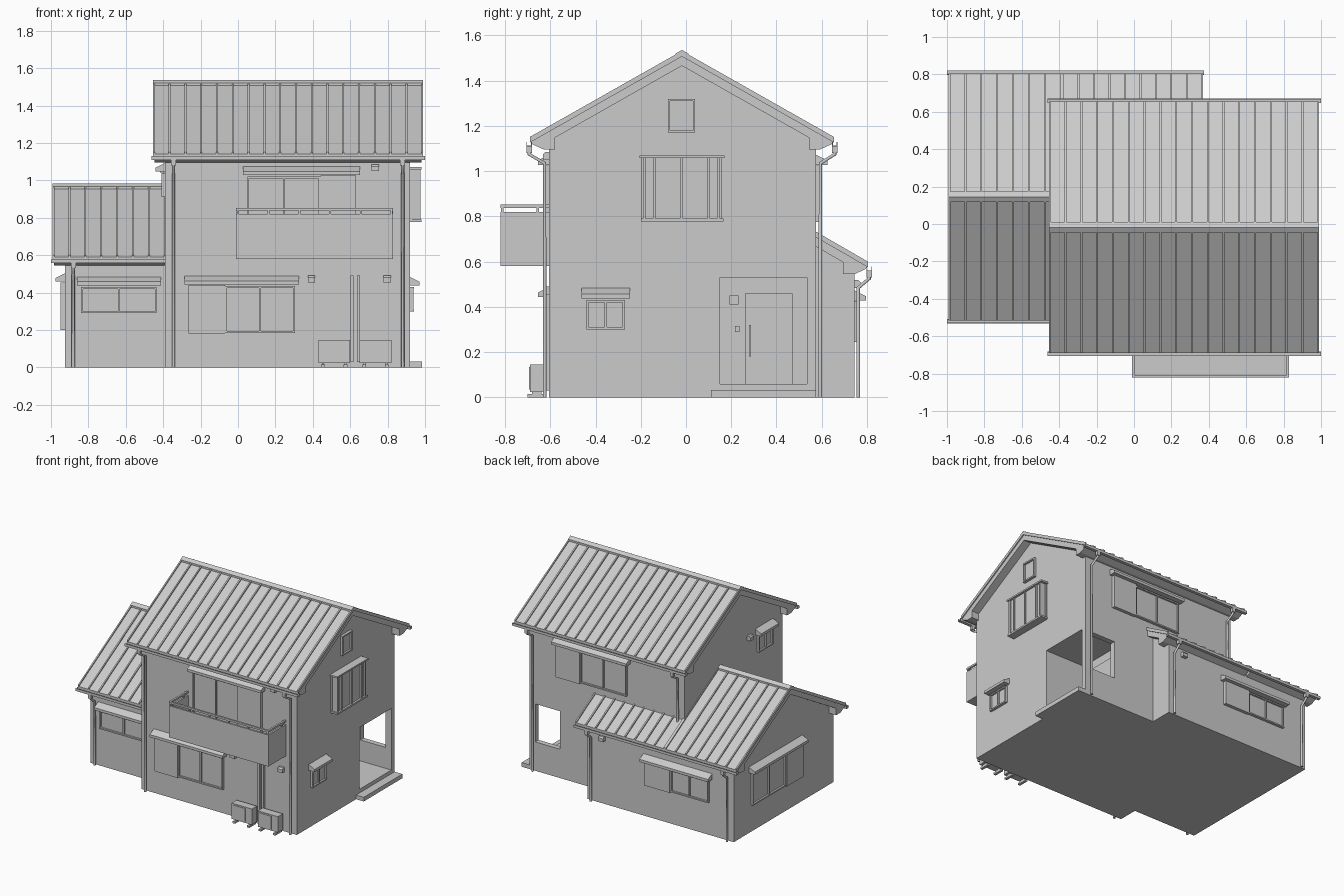
import bpy, bmesh
from mathutils import Vector

if "Cube" in bpy.data.objects:
    bpy.data.objects.remove(bpy.data.objects["Cube"])

# wall planes: axis of the normal, plane position, outward sign
WALLS = {'front': (1, -.605, -1), 'back': (1, .575, 1), 'right': (0, .92, 1), 'left': (0, -.39, -1),
         'wing_front': (1, -.455, -1), 'wing_back': (1, .745, 1), 'wing_left': (0, -.925, -1), 'porch': (0, .58, 1)}


def on_wall(wall):
    axis, plane, sign = WALLS[wall]
    if axis:
        return lambda a, d, z: (a, plane + sign * d, z)
    return lambda a, d, z: (plane + sign * d, a, z)


def along_x(a, d, z):
    return (a, d, z)


def prism(bm, pts, a0, a1, place=along_x):
    """Extrude a (depth, z) profile from a0 to a1."""
    r0 = [bm.verts.new(place(a0, d, z)) for d, z in pts]
    r1 = [bm.verts.new(place(a1, d, z)) for d, z in pts]
    n = len(pts)
    bm.faces.new(r0)
    bm.faces.new(r1[::-1])
    for i in range(n):
        j = (i + 1) % n
        bm.faces.new((r0[j], r0[i], r1[i], r1[j]))


def box(bm, a0, a1, d0, d1, z0, z1, place=along_x):
    prism(bm, [(d0, z0), (d1, z0), (d1, z1), (d0, z1)], a0, a1, place)


def finish(bm, name):
    bmesh.ops.recalc_face_normals(bm, faces=bm.faces)
    me = bpy.data.meshes.new(name)
    bm.to_mesh(me)
    bm.free()
    ob = bpy.data.objects.new(name, me)
    bpy.context.collection.objects.link(ob)
    return ob


def boxes(name, items, wall=None):
    bm = bmesh.new()
    for it in items:
        box(bm, *it, on_wall(wall) if wall else along_x)
    return finish(bm, name)


def cut(target, name, dims):
    cutter = boxes(name, [dims])
    cutter.hide_render = True
    mod = target.modifiers.new(name, 'BOOLEAN')
    mod.operation, mod.solver, mod.object = 'DIFFERENCE', 'EXACT', cutter
    bpy.context.view_layer.objects.active = target
    bpy.ops.object.modifier_apply(modifier=name)
    bpy.data.objects.remove(cutter)


def window(name, wall, a0, a1, z0, z1, shutter=None, hood=True, panes=2):
    """Framed sliding window, optional shutter case beside it and sloped hood above."""
    bm, p, t = bmesh.new(), on_wall(wall), .01
    box(bm, a0, a1, 0, .006, z0, z1, p)
    for i in range(panes + 1):
        c = a0 + t / 2 + (a1 - a0 - t) * i / panes
        box(bm, c - t / 2, c + t / 2, 0, .018, z0, z1, p)
    for z in (z0, z1 - t):
        box(bm, a0, a1, 0, .02, z, z + t, p)
    lo, hi = a0, a1
    if shutter is not None:
        s0, s1 = sorted((shutter, a1 if shutter > a1 else a0))
        box(bm, s0, s1, 0, .025, z0 - .005, z1 + .005, p)
        lo, hi = min(lo, s0), max(hi, s1)
    if hood:
        h = z1 + .008
        prism(bm, [(0, h), (.05, h), (.05, h + .02), (0, h + .045)], lo - .022, hi + .022, p)
    finish(bm, name)


def half_roof(name, x0, x1, yc, za, half, s, sgn, start=0, gx=(0, 0)):
    """One slope: sheet, standing seams, boxed eave, gutter; d is distance from the ridge."""
    def place(a, d, z):
        return (a, yc + sgn * d, za - s * d + z)
    bm = bmesh.new()
    prism(bm, [(start, -.01), (half, -.01), (half, -.025), (start, -.025)], x0, x1, place)
    zb, m = -.055 - s * half, half - .11
    prism(bm, [(start, -.025), (half - .004, -.025), (half - .012, -.04), (half - .06, zb + s * (half - .06)),
               (m, zb + s * m), (m, -.066), (start, -.066)], x0 + .008, x1 - .008, place)
    n = round((x1 - x0) / .085)
    for i in range(n + 1):
        c = x0 + .005 + (x1 - x0 - .01) * i / n
        prism(bm, [(start, 0), (half, 0), (half, -.012), (start, -.012)], c - .005, c + .005, place)
    if start == 0:
        prism(bm, [(0, .004), (.028, .004), (.028, -.012), (0, -.012)], x0, x1, place)
    finish(bm, name)
    # open gutter channel
    e = za - s * half
    g = bmesh.new()
    prism(g, [(yc + sgn * (half + d), e + z) for d, z in
              [(-.008, -.022), (-.008, -.042), (.016, -.042), (.016, -.022), (.012, -.022), (.012, -.038),
               (-.004, -.038), (-.004, -.022)]], x0 + gx[0], x1 + gx[1])
    finish(g, name + "_gutter")


def pipe(name, pts, r=.009):
    cu = bpy.data.curves.new(name, 'CURVE')
    cu.dimensions, cu.bevel_depth, cu.bevel_resolution, cu.use_fill_caps = '3D', r, 1, True
    sp = cu.splines.new('POLY')
    sp.points.add(len(pts) - 1)
    for q, c in zip(sp.points, pts):
        q.co = (*c, 1)
    ob = bpy.data.objects.new(name, cu)
    bpy.context.collection.objects.link(ob)
    bpy.ops.object.select_all(action='DESELECT')
    ob.select_set(True)
    bpy.context.view_layer.objects.active = ob
    bpy.ops.object.convert(target='MESH')


def downpipe(name, x, yg, yw, zg, z0=0):
    pipe(name, [(x, yg, zg), (x, yg, zg - .03), (x, yw, zg - .07), (x, yw, z0)])
    k = (yw - yg) * .25
    boxes(name + "_hopper", [(x - .013, x + .013, yg - .012, yg + .012, zg - .025, zg + .005)])


# main walls with the recessed porch
bm = bmesh.new()
prism(bm, [(-.605, 0), (.575, 0), (.575, 1.155), (-.018, 1.49), (-.605, 1.155)], -.39, .92)
main = finish(bm, "main_walls")
cut(main, "porch_recess", (.58, 1.1, .15, .535, .06, .53))
cut(main, "porch_back_opening", (.66, .87, .5, .7, .22, .51))

# wing walls and rear lean-to walls
bm = bmesh.new()
prism(bm, [(-.455, 0), (.745, 0), (.745, .59), (.145, .935), (-.455, .59)], -.925, -.388)
finish(bm, "wing_walls")
bm = bmesh.new()
prism(bm, [(.57, 0), (.745, 0), (.745, .59), (.57, .69)], -.39, .31)
finish(bm, "lean_to_walls")

# roofs
for sgn, nm in ((-1, "front"), (1, "back")):
    half_roof("main_roof_" + nm, -.455, .99, -.018, 1.532, .672, .566, sgn, 0, (-.008, .01))
half_roof("wing_roof_front", -.992, -.385, .145, .98, .66, .576, -1, 0, (-.008, 0))
# rear slope is split where it meets the main block
half_roof("wing_roof_back", -.992, -.385, .145, .98, .66, .576, 1, 0, (-.008, 0))
half_roof("lean_to_roof", -.385, .37, .145, .98, .66, .576, 1, .43, (0, .005))

# downpipes
for x in (-.345, .88):
    downpipe("front_downpipe", x, -.694, -.625, 1.105)
downpipe("back_downpipe_right", .88, .658, .594, 1.105)
downpipe("back_downpipe_left", -.345, .658, .594, 1.105, .70)
downpipe("wing_front_downpipe", -.88, -.52, -.472, .555)
for x in (-.88, .27):
    downpipe("wing_back_downpipe", x, .81, .762, .555)

# windows
window("front_lower_window", 'front', -.07, .305, .185, .435, shutter=-.265)
window("front_balcony_window", 'front', .05, .44, .64, 1.02, shutter=.63)
window("back_upper_window", 'back', .09, .48, .78, 1.02, shutter=.68)
window("wing_front_window", 'wing_front', -.84, -.435, .29, .43)
window("wing_back_window", 'wing_back', -.72, -.4, .25, .42, shutter=-.185)
window("wing_left_window", 'wing_left', .14, .54, .205, .45, shutter=-.06)
window("right_small_window", 'right', -.44, -.27, .30, .43)
window("left_small_window", 'left', -.47, -.3, .91, 1.04)
window("attic_window", 'right', -.08, .04, 1.17, 1.32, hood=False, panes=1)

# bay window on the right gable
boxes("bay_window", [(-.19, .15, 0, .045, .79, 1.06), (-.2, .165, 0, .06, .777, .79), (-.205, .17, 0, .062, 1.058, 1.07)]
      + [(c - .006, c + .006, .04, .055, .79, 1.06) for c in (-.184, -.14, -.02, .1, .144)]
      + [(-.196, -.184, 0, .01, .79, 1.06), (.144, .156, 0, .01, .79, 1.06)], 'right')

# balcony with parapet and rail
t = .014
boxes("balcony", [(-.01, .83, -.82, -.6, .58, .62), (-.01, .83, -.82, -.82 + t, .6, .82),
                  (-.01, -.01 + t, -.82, -.6, .6, .82), (.83 - t, .83, -.82, -.6, .6, .82)])
rail = [(-.01, .83, -.82, -.806, .838, .852)]
for x in (-.01, .816):
    rail += [(x, x + .014, -.82, -.605, .838, .852), (x, x + .014, -.66, -.65, .81, .84)]
rail += [(x - .005, x + .005, -.818, -.808, .81, .84) for x in [.0 + i * .82 / 5 for i in range(6)]]
boxes("balcony_rail", rail)

# entrance: steps, door, lamp and intercom
boxes("porch_step", [(.6, .985, .11, .575, 0, .032)])
boxes("front_door", [(.26, .47, 0, .012, .06, .46), (.272, .458, .01, .017, .07, .448)], 'porch')
boxes("door_handle", [(.279, .288, .03, .04, .18, .32), (.279, .288, .01, .035, .19, .2),
                      (.279, .288, .01, .035, .3, .31)], 'porch')
boxes("porch_lamp", [(.193, .232, 0, .03, .41, .45)], 'porch')
boxes("intercom", [(.216, .236, 0, .012, .29, .315)], 'porch')

# vent hoods
for wall, a, z in (('front', .393, .472), ('front', .797, .472), ('front', .733, 1.066), ('left', -.2, 1.06),
                   ('wing_back', .18, .5), ('right', -.57, .9))[:5]:
    bm = bmesh.new()
    prism(bm, [(0, z - .017), (.028, z - .017), (.028, z + .008), (.018, z + .018), (0, z + .018)],
          a - .02, a + .02, on_wall(wall))
    finish(bm, "vent_hood")

# outdoor air conditioners and their pipes
for x in (.43, .65):
    boxes("air_conditioner", [(x, x + .17, -.69, -.63, .024, .145), (x + .015, x + .115, -.694, -.69, .035, .135)]
          + [(c - .01, c + .01, -.7, -.62, 0, .014) for c in (x + .025, x + .145)]
          + [(c - .006, c + .006, -.68, -.64, .012, .026) for c in (x + .025, x + .145)])
for x in (.61, .645):
    boxes("cooling_pipe_cover", [(x - .008, x + .008, -.625, -.6, .03, .49)])
